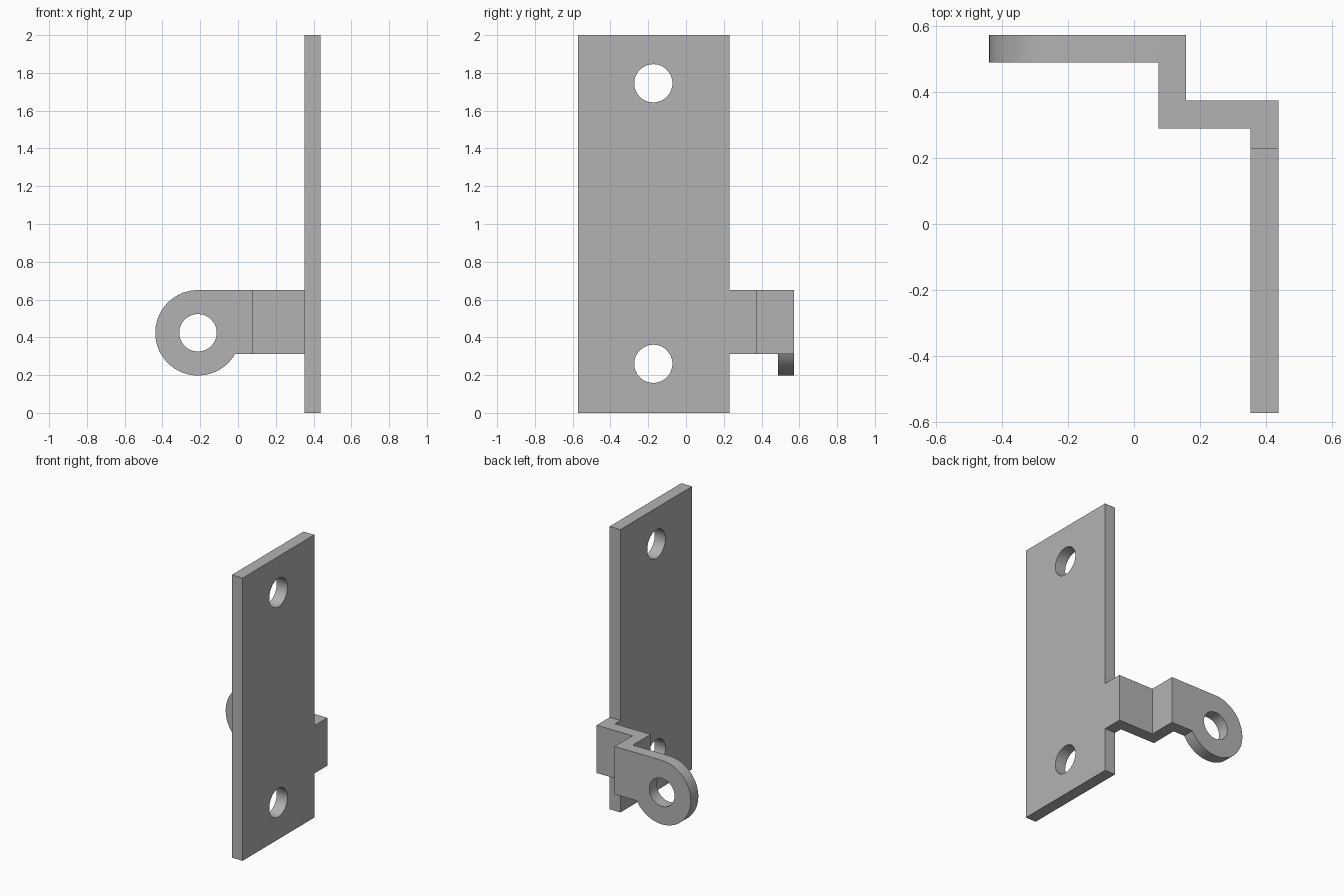
import bpy, bmesh, math
from mathutils import Vector

if "Cube" in bpy.data.objects:
    bpy.data.objects.remove(bpy.data.objects["Cube"])

steel = bpy.data.materials.new("grey_steel")
steel.use_nodes = True
GREY = (0.45, 0.45, 0.45, 1)
steel.diffuse_color = GREY
steel.node_tree.nodes["Principled BSDF"].inputs["Base Color"].default_value = GREY


def arc(cx, cy, r, a0, a1, n):
    """Points along an arc, angles in degrees."""
    angles = [math.radians(a0 + (a1 - a0) * i / n) for i in range(n + 1)]
    return [(cx + r * math.cos(a), cy + r * math.sin(a)) for a in angles]


def circle(cx, cy, r, n=64):
    return arc(cx, cy, r, 0, 360, n)[:-1]


def sheet(name, loops, place, depth):
    """Fill an outline with its holes, then extrude it by a vector."""
    bm = bmesh.new()
    for loop in loops:
        verts = [bm.verts.new(place(*p)) for p in loop]
        for a, b in zip(verts, verts[1:] + verts[:1]):
            bm.edges.new((a, b))
    bmesh.ops.triangle_fill(bm, edges=bm.edges[:], use_beauty=True)
    ext = bmesh.ops.extrude_face_region(bm, geom=bm.faces[:], use_keep_orig=True)
    moved = [g for g in ext["geom"] if isinstance(g, bmesh.types.BMVert)]
    bmesh.ops.translate(bm, verts=moved, vec=Vector(depth))
    bmesh.ops.recalc_face_normals(bm, faces=bm.faces[:])
    mesh = bpy.data.meshes.new(name)
    bm.to_mesh(mesh)
    bm.free()
    mesh.materials.append(steel)
    obj = bpy.data.objects.new(name, mesh)
    bpy.context.collection.objects.link(obj)
    return obj


X0, X1 = 0.353, 0.437           # mounting plate thickness
Z0, Z1 = 0.312, 0.65            # height of the bent strap
T = X1 - X0

# Mounting plate with side tab and two screw holes, drawn in y-z
plate = sheet("mounting_bracket", [
    [(-0.572, 0), (0.229, 0), (0.229, Z0), (0.374, Z0),
     (0.374, Z1), (0.229, Z1), (0.229, 2), (-0.572, 2)],
    circle(-0.173, 1.745, 0.101), circle(-0.173, 0.26, 0.101)],
    lambda y, z: (X0, y, z), (T, 0, 0))

# Stepped strap, drawn in x-y
strap = sheet("offset_strap", [
    [(X0, 0.289), (X0, 0.374), (0.158, 0.374), (0.158, 0.488),
     (0.074, 0.488), (0.074, 0.289)]],
    lambda x, y: (x, y, Z0), (0, 0, Z1 - Z0))

# Eye plate with round end and hole, drawn in x-z
CX, CZ, R = -0.212, 0.424, 0.226
notch = math.degrees(math.asin((Z0 - CZ) / R))
eye = sheet("eye_plate", [
    [(0.158, Z0), (0.158, Z1)] + arc(CX, CZ, R, 90, 360 + notch, 64),
    circle(CX, CZ, 0.099)],
    lambda x, z: (x, 0.488, z), (0, 0.572 - 0.488, 0))

# Weld the pieces into one solid
for part in (strap, eye):
    mod = plate.modifiers.new("weld_" + part.name, 'BOOLEAN')
    mod.operation = 'UNION'
    mod.solver = 'EXACT'
    mod.object = part
bpy.context.view_layer.objects.active = plate
plate.select_set(True)
for mod in list(plate.modifiers):
    bpy.ops.object.modifier_apply(modifier=mod.name)
for part in (strap, eye):
    bpy.data.objects.remove(part)

bpy.ops.object.shade_smooth_by_angle(angle=math.radians(25))
